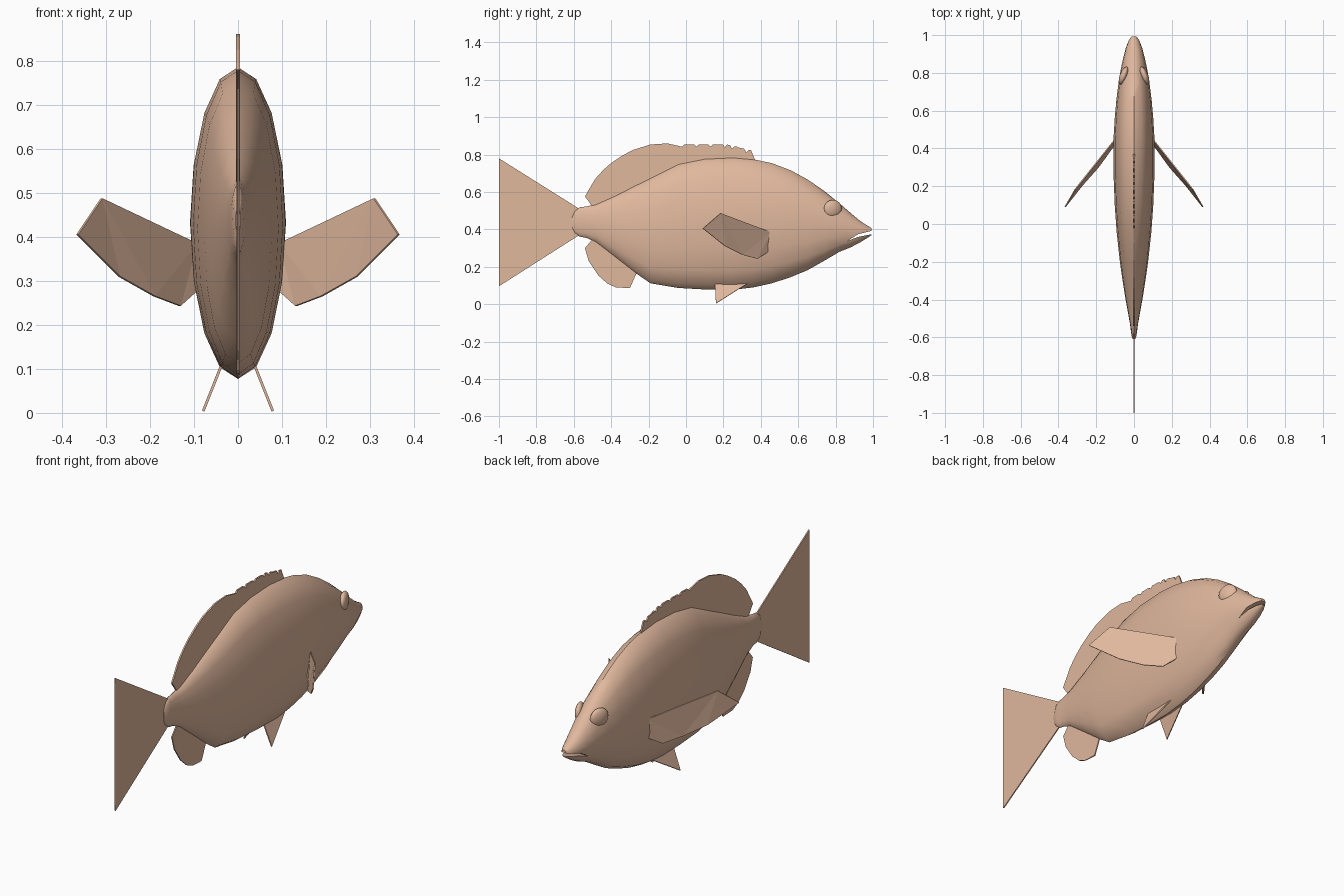
import bpy, bmesh, math
from mathutils import Vector

cube = bpy.data.objects.get("Cube")
if cube:
    bpy.data.objects.remove(cube, do_unlink=True)

skin = bpy.data.materials.new("peach skin")
skin.use_nodes = True
COLOR = (0.75, 0.48, 0.34, 1)
skin.diffuse_color = COLOR
skin.node_tree.nodes["Principled BSDF"].inputs["Base Color"].default_value = COLOR


def make_object(name, bm, smooth=False):
    bmesh.ops.recalc_face_normals(bm, faces=bm.faces)
    mesh = bpy.data.meshes.new(name)
    bm.to_mesh(mesh)
    bm.free()
    mesh.materials.append(skin)
    obj = bpy.data.objects.new(name, mesh)
    bpy.context.collection.objects.link(obj)
    for other in bpy.context.selected_objects:
        other.select_set(False)
    obj.select_set(True)
    bpy.context.view_layer.objects.active = obj
    if smooth:
        bpy.ops.object.shade_smooth_by_angle(angle=math.radians(50))
    return obj


def make_fin(name, points, thickness=0.006, mirrored=False):
    """Thin sheet fin from an outline, optionally mirrored across the body."""
    bm = bmesh.new()
    face = bm.faces.new([bm.verts.new(p) for p in points])
    bmesh.ops.triangulate(bm, faces=[face])
    obj = make_object(name, bm)
    solid = obj.modifiers.new("thickness", 'SOLIDIFY')
    solid.thickness = thickness
    solid.offset = 0
    if mirrored:
        obj.modifiers.new("mirror", 'MIRROR').use_mirror_merge = False
    return obj


def midline(outline):
    return [(0, y, z) for y, z in outline]


# Body: elliptical rings (y, top, bottom, half width)
STATIONS = [
    (-0.61, .465, .41, .006), (-0.595, .50, .38, .012), (-0.57, .518, .362, .016),
    (-0.53, .523, .354, .021), (-0.48, .535, .33, .03), (-0.38, .58, .253, .048),
    (-0.27, .636, .167, .065), (-0.19, .675, .112, .076), (-0.04, .75, .087, .092),
    (0.1, .778, .079, .102), (0.25, .785, .077, .108), (0.36, .775, .09, .109),
    (0.46, .754, .112, .108), (0.56, .716, .145, .102), (0.65, .667, .182, .094),
    (0.74, .605, .233, .083), (0.82, .54, .28, .07), (0.88, .488, .304, .057),
    (0.93, .446, .33, .044), (0.97, .42, .355, .029), (0.993, .407, .37, .014),
]
SIDES = 16
bm = bmesh.new()
rings = []
for y, top, bottom, half in STATIONS:
    ring = []
    for i in range(SIDES):
        a = math.tau * i / SIDES
        ring.append(bm.verts.new((half * math.sin(a), y,
                                  (top + bottom) / 2 + (top - bottom) / 2 * math.cos(a))))
    rings.append(ring)
for a, b in zip(rings, rings[1:]):
    for i in range(SIDES):
        j = (i + 1) % SIDES
        bm.faces.new((a[i], a[j], b[j], b[i]))
bm.faces.new(rings[0])
bm.faces.new(rings[-1])
body = make_object("body", bm)

# Mouth: a narrow wedge cut between the jaws
bm = bmesh.new()
face = bm.faces.new([bm.verts.new((-0.2, y, z)) for y, z in
                     ((.862, .338), (.92, .374), (1.03, .402), (1.03, .382), (.92, .36))])
extruded = bmesh.ops.extrude_face_region(bm, geom=[face])["geom"]
bmesh.ops.translate(bm, vec=(0.4, 0, 0),
                    verts=[v for v in extruded if isinstance(v, bmesh.types.BMVert)])
cutter = make_object("mouth_cutter", bm)
cutter.hide_render = True
cut = body.modifiers.new("mouth", 'BOOLEAN')
cut.operation = 'DIFFERENCE'
cut.solver = 'EXACT'
cut.object = cutter
bpy.ops.object.select_all(action='DESELECT')
body.select_set(True)
bpy.context.view_layer.objects.active = body
bpy.ops.object.modifier_apply(modifier=cut.name)
bpy.data.objects.remove(cutter, do_unlink=True)
bpy.ops.object.shade_smooth_by_angle(angle=math.radians(40))

# Eyes: flattened domes on both sides of the head
for side, label in ((1, "left"), (-1, "right")):
    bm = bmesh.new()
    bmesh.ops.create_uvsphere(bm, u_segments=16, v_segments=10, radius=0.048)
    for v in bm.verts:
        v.co = Vector((side * (0.055 + v.co.z * 0.45 - v.co.y * 0.3), 0.785 + v.co.y, 0.51 + v.co.x))
    make_object(label + "_eye", bm, smooth=True)

# Tail fin
make_fin("tail_fin", midline([
    (-.57, .51), (-1, .78), (-.985, .67), (-.82, .465),
    (-.82, .40), (-.985, .21), (-1, .096), (-.57, .37)]))

# Dorsal fin: smooth rear lobe, scalloped front edge
dorsal = [(-.50, .52), (-.54, .577), (-.487, .668), (-.445, .715), (-.40, .755),
          (-.34, .795), (-.283, .825), (-.19, .854), (-.1, .86)]
BUMPS = 10
for i in range(BUMPS):
    y = -0.02 + i * 0.038
    z = 0.848 - 0.04 * max(0, (y - 0.2) / 0.16)
    dorsal += [(y, z - .006), (y + .012, z + .007), (y + .026, z + .006)]
dorsal += [(.372, .765), (.25, .74), (-.04, .71), (-.27, .60)]
make_fin("dorsal_fin", midline(dorsal), 0.008)

# Anal fin
make_fin("anal_fin", midline([
    (-.49, .36), (-.54, .30), (-.52, .23), (-.47, .155), (-.42, .11), (-.374, .09),
    (-.34, .092), (-.30, .086), (-.265, .165), (-.27, .22)]))

# Paired fins, swept back from the flanks and belly
make_fin("pectoral_fins", [
    (.095, .455, .385), (.31, .185, .487), (.365, .09, .405), (.27, .21, .31),
    (.19, .30, .265), (.132, .38, .243), (.085, .445, .285)], mirrored=True)
make_fin("pelvic_fins", [(.035, .155, .115), (.079, .16, .004), (.035, .335, .115)],
         mirrored=True)
